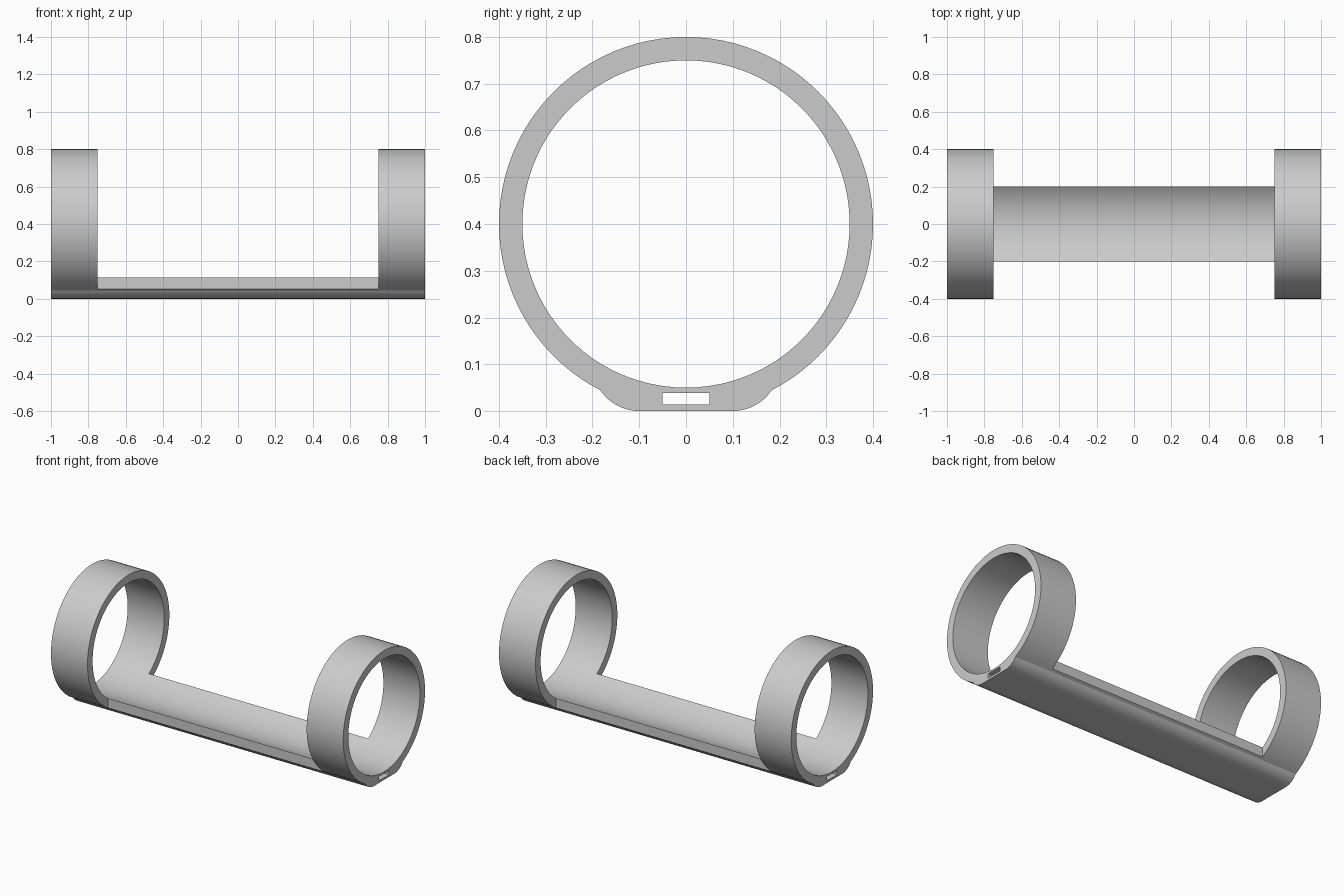
import bpy, bmesh
from math import sin, cos, asin, sqrt, radians, pi

cube = bpy.data.objects.get("Cube")
if cube:
    bpy.data.objects.remove(cube, do_unlink=True)

R_OUT, R_IN, AXIS_Z = 0.4, 0.35, 0.4      # rings
BAR_HALF, FLAT_HALF, PAD_R = 0.2, 0.1, 0.1  # connecting bar and rounded pad
CREASE_Y = 0.1831                          # where the pad meets the ring
SLOT_HALF, SLOT_LOW, SLOT_HIGH = 0.05, 0.0135, 0.039
STATIONS = [-1, -0.75, 0.75, 1]


def arc_z(y, r):
    return AXIS_Z - sqrt(r * r - y * y)


def underside(y):
    """Bottom of the bar: flat pad with rounded sides, then the ring."""
    a = abs(y)
    if a <= FLAT_HALF:
        return 0.0
    if a <= CREASE_Y:
        return PAD_R - sqrt(PAD_R ** 2 - (a - FLAT_HALF) ** 2)
    return arc_z(a, R_OUT)


def bar_column(y):
    zs = [underside(y), arc_z(y, R_IN)]
    if abs(y) <= SLOT_HALF:
        zs[1:1] = [SLOT_LOW, SLOT_HIGH]
    return [(y, z) for z in zs]


# Section columns, from the outer surface to the inner one
end_t = asin((CREASE_Y - FLAT_HALF) / PAD_R)
half = [i * 0.025 for i in range(1, 4)]
half += [FLAT_HALF + PAD_R * sin(end_t * i / 8) for i in range(8)]
half += [CREASE_Y, BAR_HALF]
columns = [bar_column(y) for y in [-y for y in reversed(half)] + [0] + half]
bar_count = len(columns) - 1
STEPS = 80
for i in range(1, STEPS):
    col = []
    for r in (R_OUT, R_IN):
        start = asin(BAR_HALF / r)
        t = start + (2 * pi - 2 * start) * i / STEPS
        col.append((r * sin(t), AXIS_Z - r * cos(t)))
    columns.append(col)

# Sweep the section along x
bm = bmesh.new()
grid = [[[bm.verts.new((x, y, z)) for y, z in col] for col in columns] for x in STATIONS]


def bridge(s, c0, l0, c1, l1):
    p, q = grid[s], grid[s + 1]
    bm.faces.new((p[c0][l0], p[c1][l1], q[c1][l1], q[c0][l0]))


def cap(s, c0, c1):
    a, b = grid[s][c0], grid[s][c1]
    if len(a) == 4 and len(b) == 4:
        bm.faces.new((a[0], b[0], b[1], a[1]))
        bm.faces.new((a[2], b[2], b[3], a[3]))
    else:
        bm.faces.new(a + b[::-1])


for c in range(len(columns)):
    n = (c + 1) % len(columns)
    in_bar = c < bar_count
    for s in ((0, 1, 2) if in_bar else (0, 2)):
        bridge(s, c, 0, n, 0)
        bridge(s, c, -1, n, -1)
        if len(columns[c]) == 4 and len(columns[n]) == 4:   # slot floor and roof
            bridge(s, c, 1, n, 1)
            bridge(s, c, 2, n, 2)
        elif len(columns[c]) != len(columns[n]):            # slot side walls
            k = c if len(columns[c]) == 4 else n
            bridge(s, k, 1, k, 2)
    for s in ((0, 3) if in_bar else (0, 1, 2, 3)):
        cap(s, c, n)

# Long sides of the bar between the rings
for c in (0, bar_count):
    bridge(1, c, 0, c, 1)

bmesh.ops.recalc_face_normals(bm, faces=bm.faces)
mesh = bpy.data.meshes.new("ring_holder")
bm.to_mesh(mesh)
bm.free()
holder = bpy.data.objects.new("ring_holder", mesh)
bpy.context.collection.objects.link(holder)

# Plain grey
grey = bpy.data.materials.new("light_grey")
grey.use_nodes = True
colour = (0.6, 0.6, 0.6, 1)
grey.diffuse_color = colour
grey.node_tree.nodes["Principled BSDF"].inputs["Base Color"].default_value = colour
mesh.materials.append(grey)

bpy.ops.object.select_all(action="DESELECT")
holder.select_set(True)
bpy.context.view_layer.objects.active = holder
bpy.ops.object.shade_smooth_by_angle(angle=radians(20))
